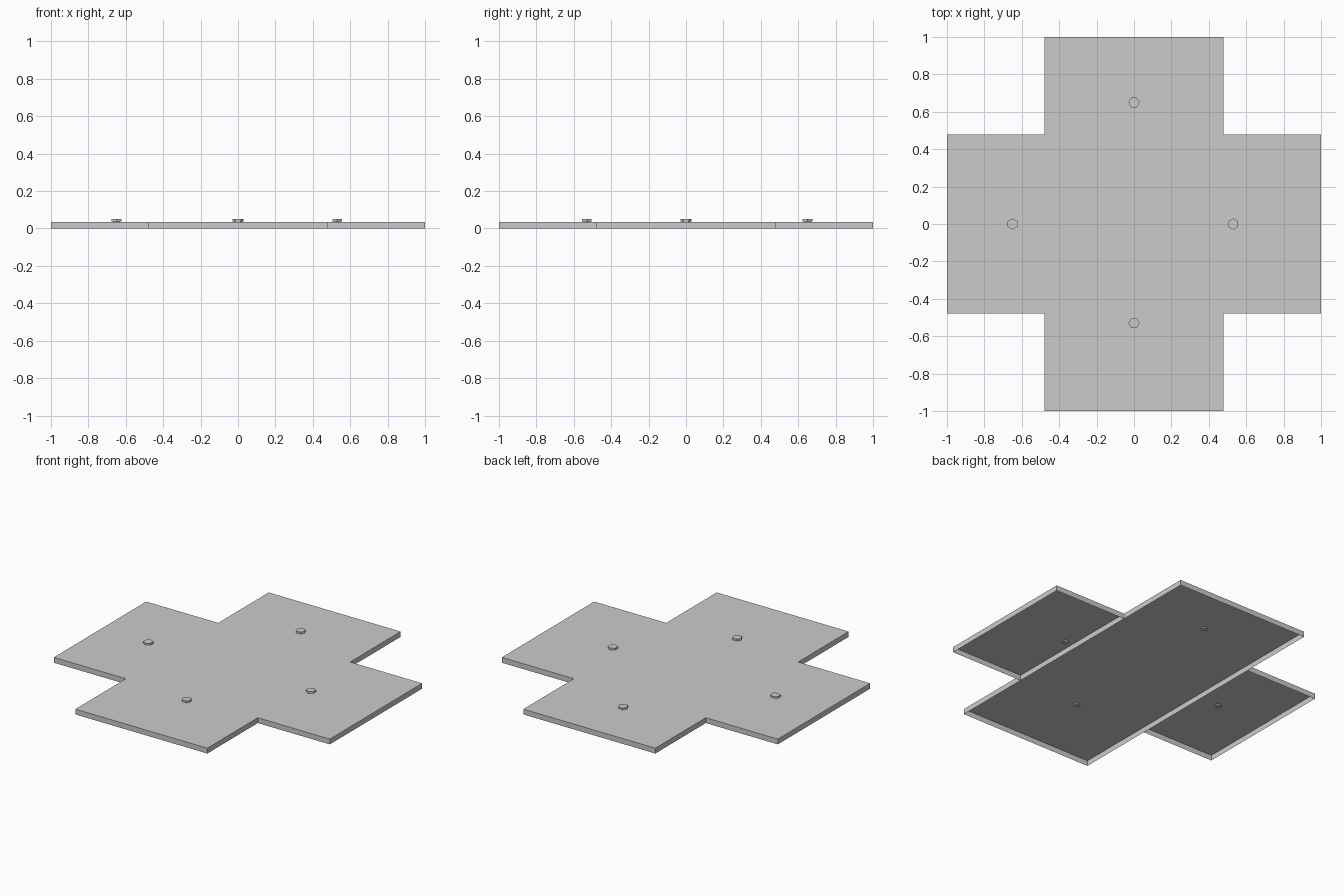
import bpy, bmesh, math
from mathutils import Matrix

if "Cube" in bpy.data.objects:
    bpy.data.objects.remove(bpy.data.objects["Cube"])

H = 0.035   # plate height
A = 0.478   # half width of the arms


def finish(bm, name):
    me = bpy.data.meshes.new(name)
    bm.to_mesh(me)
    bm.free()
    ob = bpy.data.objects.new(name, me)
    bpy.context.collection.objects.link(ob)
    return ob


def tray(name, x0, x1, y0, y1, open_side=0):
    """Thin shell box open at the bottom; open_side = x sign of a missing wall."""
    bm = bmesh.new()
    bmesh.ops.create_cube(bm, size=1)
    for v in bm.verts:
        v.co.x = x0 if v.co.x < 0 else x1
        v.co.y = y0 if v.co.y < 0 else y1
        v.co.z = 0 if v.co.z < 0 else H
    bm.normal_update()
    drop = [f for f in bm.faces
            if f.normal.z < -0.5 or f.normal.x * open_side > 0.5]
    bmesh.ops.delete(bm, geom=drop, context='FACES')
    return finish(bm, name)


def hex_prism(bm, r, z0, z1, x, y, turn):
    mat = (Matrix.Translation((x, y, (z0 + z1) / 2))
           @ Matrix.Rotation(turn, 4, 'Z'))
    bmesh.ops.create_cone(bm, cap_ends=True, segments=6, radius1=r, radius2=r,
                          depth=z1 - z0, matrix=mat)


def stud(name, x, y):
    # corners point across the arm
    turn = math.pi / 2 if y else 0
    bm = bmesh.new()
    hex_prism(bm, 0.03, H + 0.003, 0.05, x, y, turn)
    hex_prism(bm, 0.021, H - 0.007, H + 0.004, x, y, turn)
    return finish(bm, name)


# Cross shaped plate: one long tray and two side arms
tray("long_plate", -A, A, -1, 1)
tray("right_arm", A, 1, -A, A, open_side=-1)
tray("left_arm", -1, -A, -A, A, open_side=1)

# Small hexagonal studs, one on each arm
stud("back_stud", 0, 0.65)
stud("front_stud", 0, -0.53)
stud("left_stud", -0.65, 0)
stud("right_stud", 0.53, 0)
